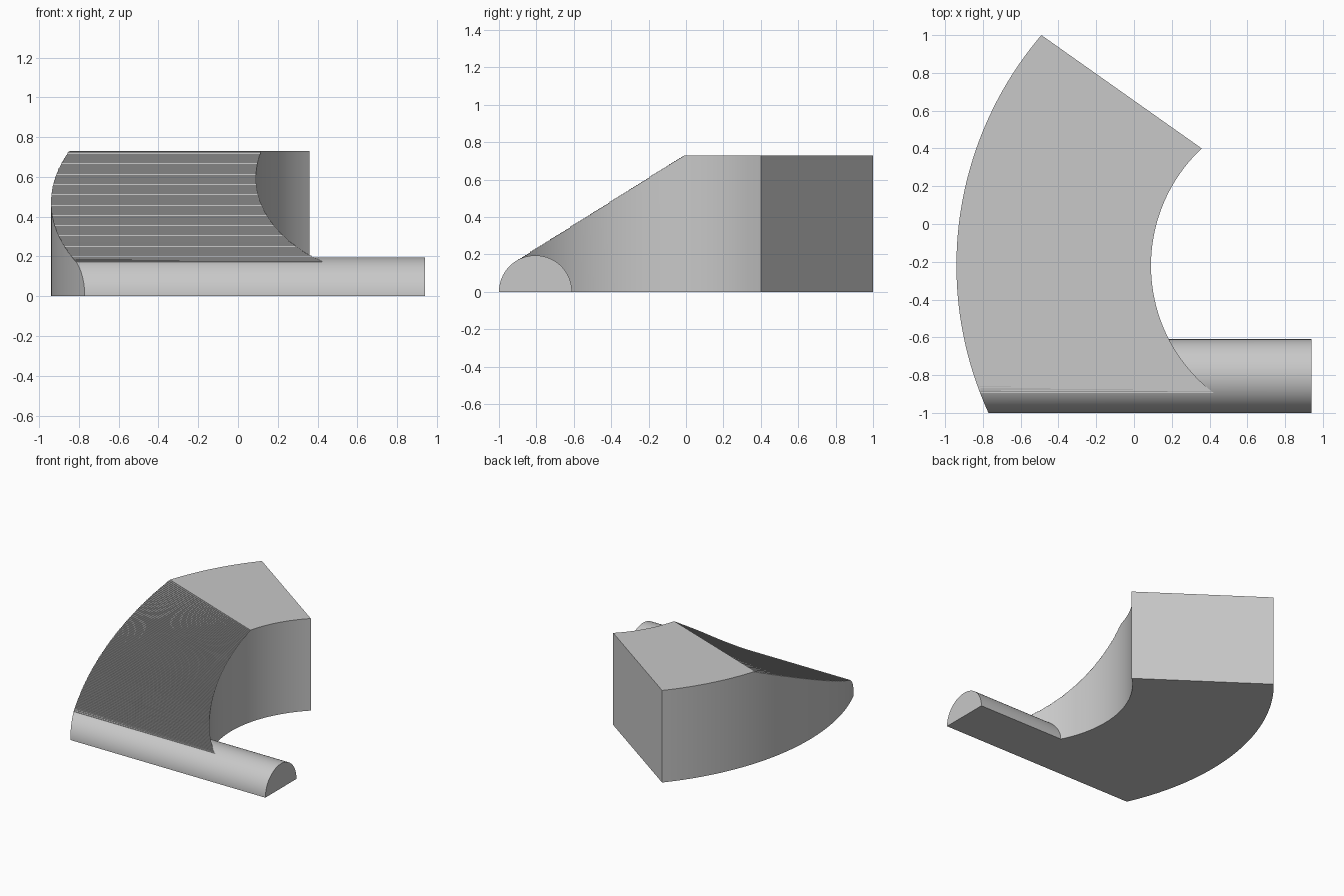
import bpy, bmesh, math

cube = bpy.data.objects.get("Cube")
if cube:
    bpy.data.objects.remove(cube, do_unlink=True)

# Shared plan: two concentric arcs
CX, CY = 0.94, -0.22
R_OUT, R_IN = 1.88, 0.85
# Half-round bar
BAR_R, BAR_Y = 0.195, -0.805
# Stepped ramp
STEPS, END_COLS = 100, 24
Y_START, TOP = -0.895, 0.73
Z_START = math.sqrt(BAR_R ** 2 - (Y_START - BAR_Y) ** 2)

grey = bpy.data.materials.new("light_grey")
grey.use_nodes = True
grey.diffuse_color = (0.58, 0.58, 0.58, 1)
grey.node_tree.nodes["Principled BSDF"].inputs["Base Color"].default_value = grey.diffuse_color


def arc_x(radius, y):
    return CX - math.sqrt(radius ** 2 - (y - CY) ** 2)


def lerp(a, b, t):
    return a + (b - a) * t


class Builder:
    """Adds faces by corner position, sharing equal corners."""

    def __init__(self):
        self.bm = bmesh.new()
        self.verts = {}

    def face(self, points):
        corners = []
        for p in points:
            key = tuple(round(c, 5) for c in p)
            if key not in self.verts:
                self.verts[key] = self.bm.verts.new(p)
            if self.verts[key] not in corners:
                corners.append(self.verts[key])
        if len(corners) > 2:
            self.bm.faces.new(corners)

    def finish(self, name):
        bmesh.ops.recalc_face_normals(self.bm, faces=self.bm.faces)
        mesh = bpy.data.meshes.new(name)
        self.bm.to_mesh(mesh)
        self.bm.free()
        mesh.materials.append(grey)
        obj = bpy.data.objects.new(name, mesh)
        bpy.context.collection.objects.link(obj)
        bpy.ops.object.select_all(action='DESELECT')
        obj.select_set(True)
        bpy.context.view_layer.objects.active = obj
        bpy.ops.object.shade_smooth_by_angle(angle=math.radians(25))
        return obj


# Curved block: fine steps rise to a level top
stations = []
for k in range(STEPS):
    t = k / STEPS
    stations.append((lerp(Y_START, 0.36, t), lerp(Y_START, -0.01, t)))
for k in range(END_COLS + 1):
    t = k / END_COLS
    stations.append((lerp(0.36, 1.0, t), lerp(-0.01, 0.4, t)))
lines = [((arc_x(R_OUT, yo), yo), (arc_x(R_IN, yi), yi)) for yo, yi in stations]
heights = [lerp(Z_START, TOP, min(1, (k + 0.5) / STEPS)) for k in range(len(lines) - 1)]

block = Builder()
below = 0
for k, h in enumerate(heights):
    (o0, i0), (o1, i1) = lines[k], lines[k + 1]
    block.face([(*o0, h), (*i0, h), (*i1, h), (*o1, h)])
    block.face([(*o0, 0), (*o1, 0), (*i1, 0), (*i0, 0)])
    for a, b in ((o0, o1), (i0, i1)):
        block.face([(*a, 0), (*b, 0), (*b, h), (*a, h), (*a, below)])
    if h > below:
        block.face([(*o0, below), (*i0, below), (*i0, h), (*o0, h)])
    below = h
o, i = lines[-1]
block.face([(*o, 0), (*i, 0), (*i, below), (*o, below)])
block.finish("curved_ramp_block")

# Half-round bar, its left end trimmed to the outer arc
SEGS = 64
profile = []
for k in range(SEGS + 1):
    a = math.pi * k / SEGS
    profile.append((BAR_Y - BAR_R * math.cos(a), BAR_R * math.sin(a)))


def left_x(y):
    # Tuck the end just inside the block where the two overlap
    return arc_x(R_OUT, y) + (0.01 if y > Y_START + 0.01 else 0)


bar = Builder()
for (y0, z0), (y1, z1) in zip(profile, profile[1:]):
    x0, x1 = left_x(y0), left_x(y1)
    bar.face([(x0, y0, z0), (CX, y0, z0), (CX, y1, z1), (x1, y1, z1)])
    bar.face([(x0, y0, 0), (x0, y0, z0), (x1, y1, z1), (x1, y1, 0)])
bar.face([(CX, y, z) for y, z in profile])
bar.face([(left_x(y), y, 0) for y, z in profile]
         + [(CX, profile[-1][0], 0), (CX, profile[0][0], 0)])
bar.finish("half_round_bar")
